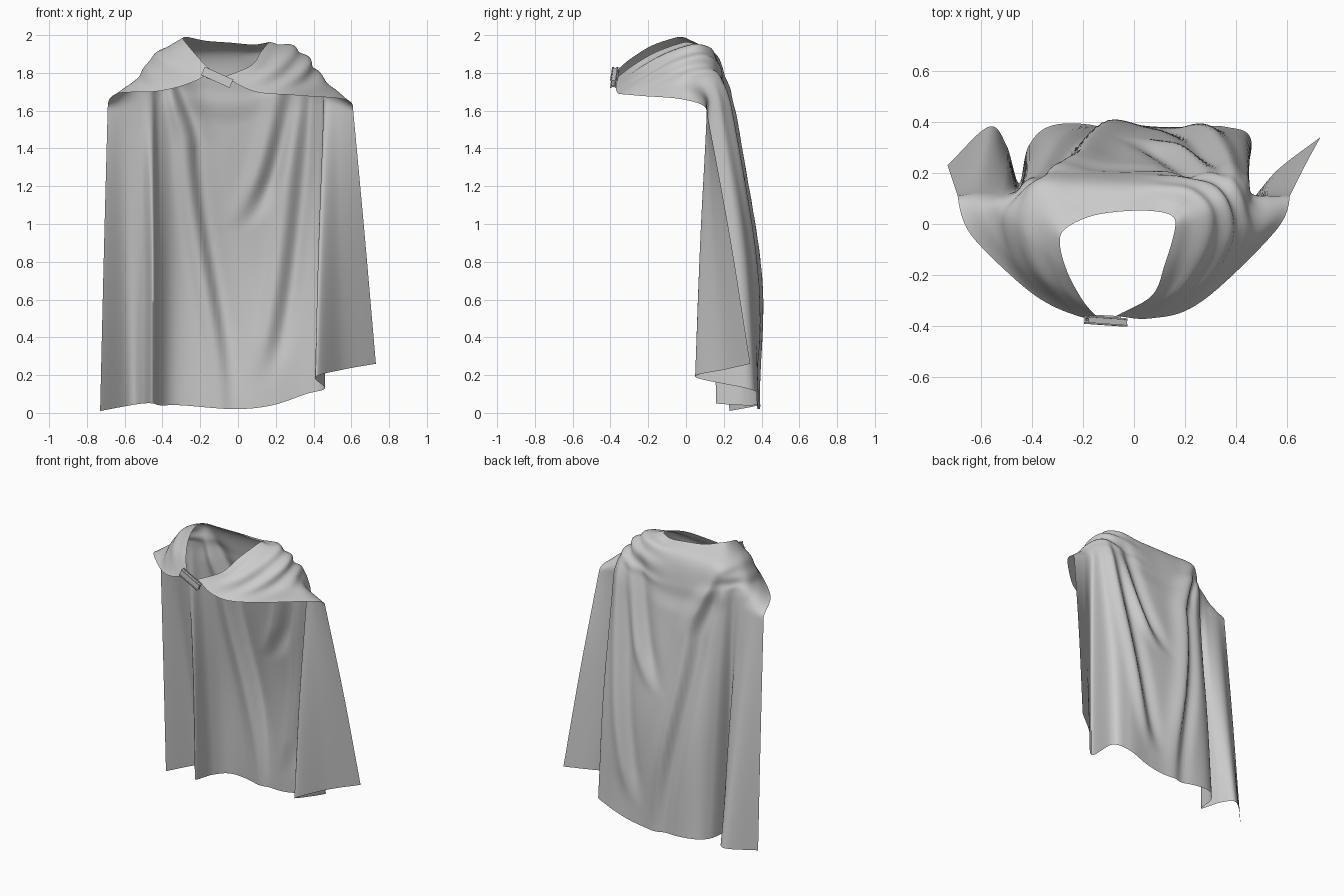
import bpy, bmesh, math
from mathutils import Vector

if "Cube" in bpy.data.objects:
    bpy.data.objects.remove(bpy.data.objects["Cube"])


def make_material(name, colour):
    mat = bpy.data.materials.new(name)
    mat.use_nodes = True
    mat.diffuse_color = colour
    mat.node_tree.nodes["Principled BSDF"].inputs["Base Color"].default_value = colour
    return mat


cloth = make_material("grey cloth", (0.6, 0.6, 0.6, 1))


def spline(points, knots, t, hinge=None):
    """Smooth curve that passes each point at its knot and leaves the hinge point straight."""
    last = len(points) - 1
    i = max(k for k in range(last) if knots[k] <= t)

    def slope(k):
        return (points[k + 1] - points[k]) / (knots[k + 1] - knots[k])

    def tangent(k):
        if k in (0, last, hinge):
            return slope(min(k, last - 1))
        before, after = knots[k] - knots[k - 1], knots[k + 1] - knots[k]
        return (slope(k - 1) * after + slope(k) * before) / (before + after)

    span = knots[i + 1] - knots[i]
    f = (t - knots[i]) / span
    g = 1 - f
    return points[i] * (g * g * (1 + 2 * f)) + points[i + 1] * (f * f * (1 + 2 * g)) \
        + tangent(i) * (span * f * g * g) - tangent(i + 1) * (span * f * f * g)


def bump(distance, width):
    return math.exp(-(distance / width) ** 2)


def smooth(low, high, value):
    t = max(0, min(1, (value - low) / (high - low)))
    return t * t * (3 - 2 * t)


# Guide curves in hundredths, each running from the right free edge round the back to the left
neckline = [(-14, -37, 181), (-20, -30, 187), (-26, -19, 194), (-29, -8, 198), (-27, -2, 199),
            (-17, 3, 197), (-4, 5, 196), (8, 5, 195), (15, 3, 196), (16, -2, 196),
            (12, -16, 191), (7, -28, 184), (-7, -36, 178)]
collar = [(-22, -36, 176), (-34, -22, 186), (-40, -8, 191), (-41, 4, 192), (-36, 14, 191),
          (-22, 14, 191), (-4, 14, 191), (10, 14, 191), (22, 12, 193), (29, 4, 194),
          (28, -10, 189), (20, -25, 180), (6, -37, 171)]
upper_shoulder = [(-45, -23, 170), (-50, -10, 176), (-52, 3, 179), (-47, 10, 180), (-38, 17, 178),
                  (-22, 20, 174), (-4, 20, 172), (12, 20, 174), (28, 19, 178), (38, 12, 183),
                  (42, 0, 181), (40, -12, 175), (32, -26, 168)]
lower_shoulder = [(-64, -4, 169), (-60, 4, 172), (-55, 9, 173), (-47, 12, 174), (-40, 18, 171),
                  (-25, 21, 166), (-4, 21, 163), (14, 21, 166), (31, 21, 170), (42, 16, 175),
                  (46, 7, 174), (52, 1, 171), (56, -2, 166)]
arm_line = [(-69, 11, 161), (-61, 12, 162), (-52, 12, 163), (-46, 13, 163), (-41, 18, 160),
            (-28, 23, 156), (-4, 24, 152), (15, 23, 156), (33, 23, 160), (44, 19, 163),
            (46, 12, 164), (53, 11, 163), (61, 11, 160)]
waist = [(-71, 17, 85), (-59, 25, 85), (-50, 22, 85), (-45, 14, 85), (-41, 25, 85),
         (-30, 34, 80), (-4, 36, 80), (15, 35, 82), (34, 34, 85), (45, 28, 90),
         (43, 8, 92), (54, 15, 93), (67, 23, 95)]
hem = [(-73, 23, 1), (-57, 38, 4), (-50, 31, 5), (-45, 16, 5), (-41, 31, 4),
       (-30, 39, 4), (-2, 38, 2), (18, 38, 4), (36, 38, 10), (46, 32, 13),
       (41, 5, 19), (56, 21, 23), (73, 34, 26)]
guides = [[Vector(p) / 100 for p in row] for row in
          (neckline, collar, upper_shoulder, lower_shoulder, arm_line, waist, hem)]
across_knots = [k / 12 for k in range(13)]
down_knots = (0, 0.12, 0.32, 0.43, 0.55, 1.26, 2.06)
# Swags hanging from the left shoulder: centre, lowest height, reach, height
swags = ((-0.02, 0.95, 0.34, 0.85), (0.12, 0.12, 0.27, 1.5))


def folds(p, u, v):
    """Diagonal and swag folds on the back, roll folds round the shoulders."""
    x, z = p.x, p.z
    back = smooth(0.1, 0.2, p.y) * smooth(-0.41, -0.33, x) * smooth(0.45, 0.37, x)
    back *= (0.3 + 0.7 * smooth(0, 0.7, z)) * smooth(0.15, 0.4, v)
    diagonal = -0.03 - 0.18 * smooth(0, 1.5, z) - 0.14 * smooth(1.4, 1.9, z)
    d = x - diagonal
    p.y += back * 0.04 * (bump(d, 0.035 if d < 0 else 0.08) - 0.8 * bump(d + 0.075, 0.05))
    for centre, low, reach, height in swags:
        if z > low:
            line = centre + reach * math.sqrt((z - low) / height)
            fade = smooth(low, low + 0.3, z)
            p.y += back * fade * 0.028 * (bump(x - line, 0.045) - bump(x - line + 0.09, 0.05))
    # rolls round the shoulders, stronger on the left and none on the back
    side = smooth(0, 0.1, u) * smooth(0.4, 0.25, u) * 0.003
    side += smooth(0.5, 0.7, u) * smooth(1, 0.88, u) * 0.01
    side *= smooth(0, 0.07, v) * smooth(0.45, 0.32, v)
    p += Vector((x, p.y + 0.1, 0.25)).normalized() * (math.sin(v * 50 + 3 * u) * side)
    return p


def add_object(name, bm):
    mesh = bpy.data.meshes.new(name)
    bm.to_mesh(mesh)
    bm.free()
    mesh.materials.append(cloth)
    obj = bpy.data.objects.new(name, mesh)
    bpy.context.collection.objects.link(obj)
    bpy.ops.object.select_all(action="DESELECT")
    obj.select_set(True)
    bpy.context.view_layer.objects.active = obj
    bpy.ops.object.shade_smooth_by_angle(angle=math.radians(50))


# Cape: one sheet lofted through the guide curves, hanging straight from the arm line
columns, rows = 144, 120
bm = bmesh.new()
grid = [[] for _ in range(rows + 1)]
for c in range(columns + 1):
    u = c / columns
    hanging_line = [spline(g, across_knots, u) for g in guides]
    for r in range(rows + 1):
        v = down_knots[-1] * r / rows
        point = spline(hanging_line, down_knots, v, guides.index(guides[4]))
        grid[r].append(bm.verts.new(folds(point, u, v)))
for r in range(rows):
    for c in range(columns):
        bm.faces.new((grid[r][c], grid[r + 1][c], grid[r + 1][c + 1], grid[r][c + 1]))
add_object("cape", bm)


# Clasp: a slim bevelled bar joining the two front corners
def bar(name, start, end, width, depth):
    start, end = Vector(start), Vector(end)
    along = (end - start).normalized()
    out = Vector((0, -1, 0))
    across = along.cross(out).normalized()
    bm = bmesh.new()
    bmesh.ops.create_cube(bm, size=1)
    for vert in bm.verts:
        x, y, z = vert.co
        vert.co = (start + end) / 2 + along * (x * (end - start).length) + out * y * depth + across * z * width
    bmesh.ops.bevel(bm, geom=bm.edges[:], offset=depth * 0.3, segments=2, affect="EDGES")
    bmesh.ops.recalc_face_normals(bm, faces=bm.faces[:])
    add_object(name, bm)


bar("clasp", (-0.18, -0.375, 1.808), (-0.04, -0.385, 1.745), 0.036, 0.02)
bar("clasp_tab", (-0.16, -0.365, 1.79), (-0.06, -0.37, 1.755), 0.03, 0.012)
